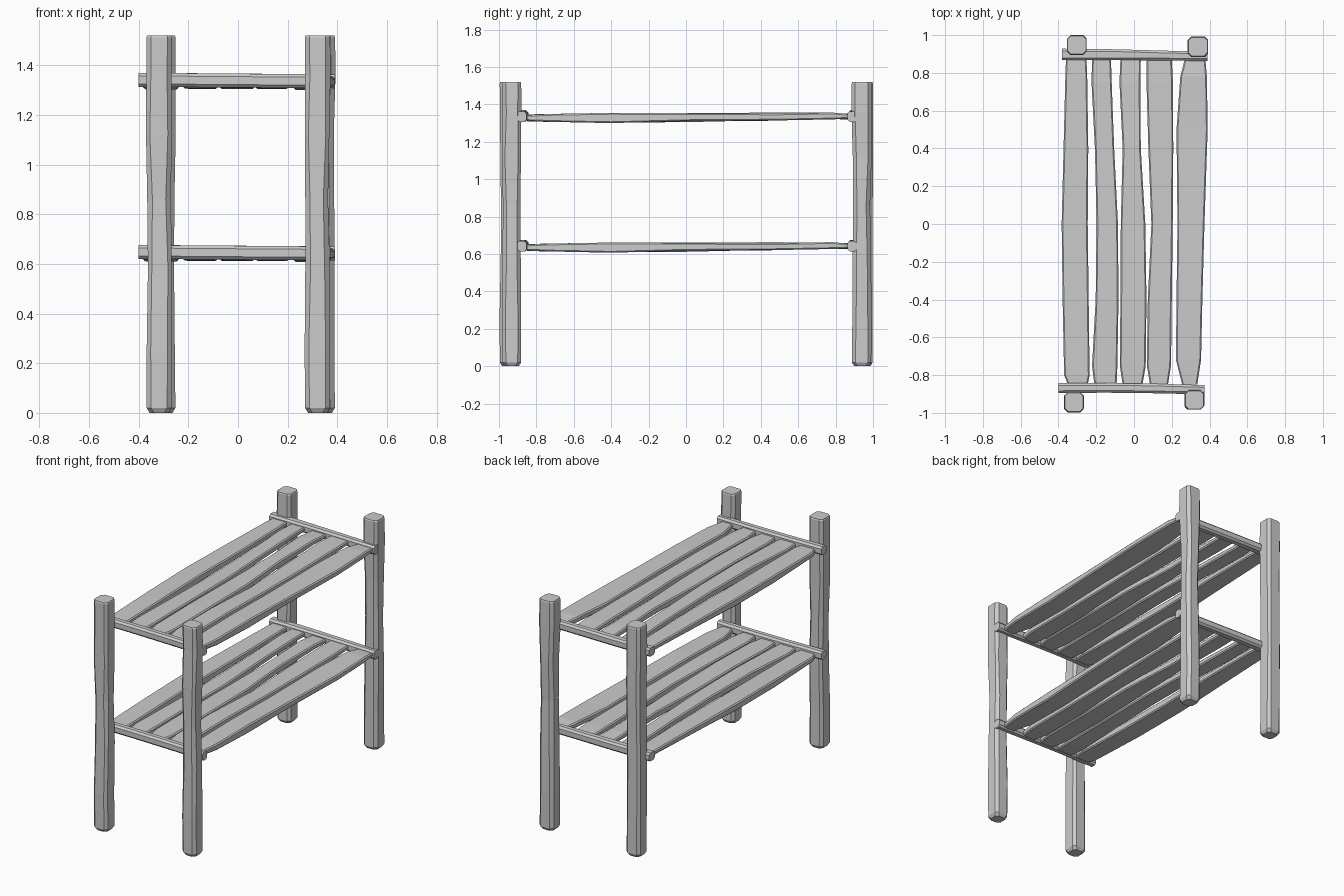
import bpy, bmesh, random
from mathutils import Vector

if "Cube" in bpy.data.objects:
    bpy.data.objects.remove(bpy.data.objects["Cube"])

random.seed(4)


def ring(u0, u1, v0, v1, c):
    """Chamfered rectangle, 8 points."""
    return [(u0 + c, v0), (u1 - c, v0), (u1, v0 + c), (u1, v1 - c),
            (u1 - c, v1), (u0 + c, v1), (u0, v1 - c), (u0, v0 + c)]


def loft(name, loops):
    """Skin a list of 3D loops and cap both ends."""
    bm = bmesh.new()
    rows = [[bm.verts.new(p) for p in loop] for loop in loops]
    n = len(rows[0])
    for a, b in zip(rows, rows[1:]):
        for i in range(n):
            j = (i + 1) % n
            bm.faces.new((a[i], a[j], b[j], b[i]))
    bm.faces.new(rows[0][::-1])
    bm.faces.new(rows[-1])
    bmesh.ops.recalc_face_normals(bm, faces=bm.faces)
    me = bpy.data.meshes.new(name)
    bm.to_mesh(me)
    bm.free()
    ob = bpy.data.objects.new(name, me)
    bpy.context.collection.objects.link(ob)
    return ob


def jit(a):
    return random.uniform(-a, a)


# Four rough-hewn posts: x range, y range
posts = {
    "front_left_post": (-0.37, -0.265, -0.997, -0.890),
    "front_right_post": (0.268, 0.372, -0.983, -0.880),
    "back_left_post": (-0.355, -0.25, 0.895, 1.0),
    "back_right_post": (0.285, 0.392, 0.885, 0.992),
}
for name, (x0, x1, y0, y1) in posts.items():
    loops = []
    for z, inset, w in ((0, .014, 0), (.02, .002, 0), (.25, .002, .003), (.58, .004, .004),
                        (.86, .006, .004), (1.12, .003, .004), (1.36, .001, .002),
                        (1.512, .001, 0), (1.52, .004, 0)):
        r = ring(x0 + inset + jit(w), x1 - inset + jit(w),
                 y0 + inset + jit(w), y1 - inset + jit(w), .018 + jit(w))
        loops.append([(u, v, z) for u, v in r])
    loft(name, loops)

# Slat outlines: (y, left x, right x)
slats = [
    [(-.85, -.35, -.245), (-.80, -.37, -.235), (-.4, -.378, -.24), (0, -.383, -.245),
     (.4, -.373, -.242), (.8, -.363, -.248), (.875, -.36, -.252)],
    [(-.85, -.21, -.092), (-.75, -.222, -.088), (-.4, -.203, -.082), (0, -.198, -.085),
     (.4, -.207, -.105), (.75, -.225, -.118), (.875, -.222, -.122)],
    [(-.85, -.06, .045), (-.75, -.075, .062), (-.4, -.072, .066), (0, -.07, .06),
     (.4, -.06, .036), (.75, -.077, .034), (.875, -.072, .036)],
    [(-.85, .085, .18), (-.75, .068, .196), (-.4, .073, .2), (0, .092, .205),
     (.4, .076, .208), (.75, .066, .206), (.875, .066, .2)],
    [(-.85, .255, .335), (-.72, .222, .355), (-.4, .225, .362), (0, .23, .373),
     (.5, .225, .39), (.78, .245, .386), (.87, .268, .378)],
]

for label, z in (("lower", .645), ("upper", 1.338)):
    # Two shelf rails
    for side, pts in (
        ("front", [(-.4, -.895, -.843), (-.15, -.893, -.842), (.1, -.896, -.845), (.372, -.902, -.853)]),
        ("back", [(-.38, .868, .928), (-.1, .868, .925), (.15, .866, .918), (.39, .863, .912)]),
    ):
        loops = []
        for i, (x, y0, y1) in enumerate(pts):
            zc = z + .003 - .002 * i
            r = ring(y0, y1, zc - .028, zc + .028, .012)
            loops.append([(x, u, v) for u, v in r])
        loft(f"{label}_{side}_rail", loops)

    # Five wavy slats per shelf
    random.seed(9)
    tops = (.006, .010, .016, .014, .016, .018, .012)
    bottoms = (-.026, -.029, -.036, -.03, -.024, -.016, -.018)
    for k, outline in enumerate(slats):
        loops = []
        for (y, x0, x1), t, b in zip(outline, tops, bottoms):
            t, b = z + t + jit(.003), z + b + jit(.003)
            loops.append([(u, y, v) for u, v in ring(x0, x1, b, t, .007)])
        loft(f"{label}_slat_{k + 1}", loops)
